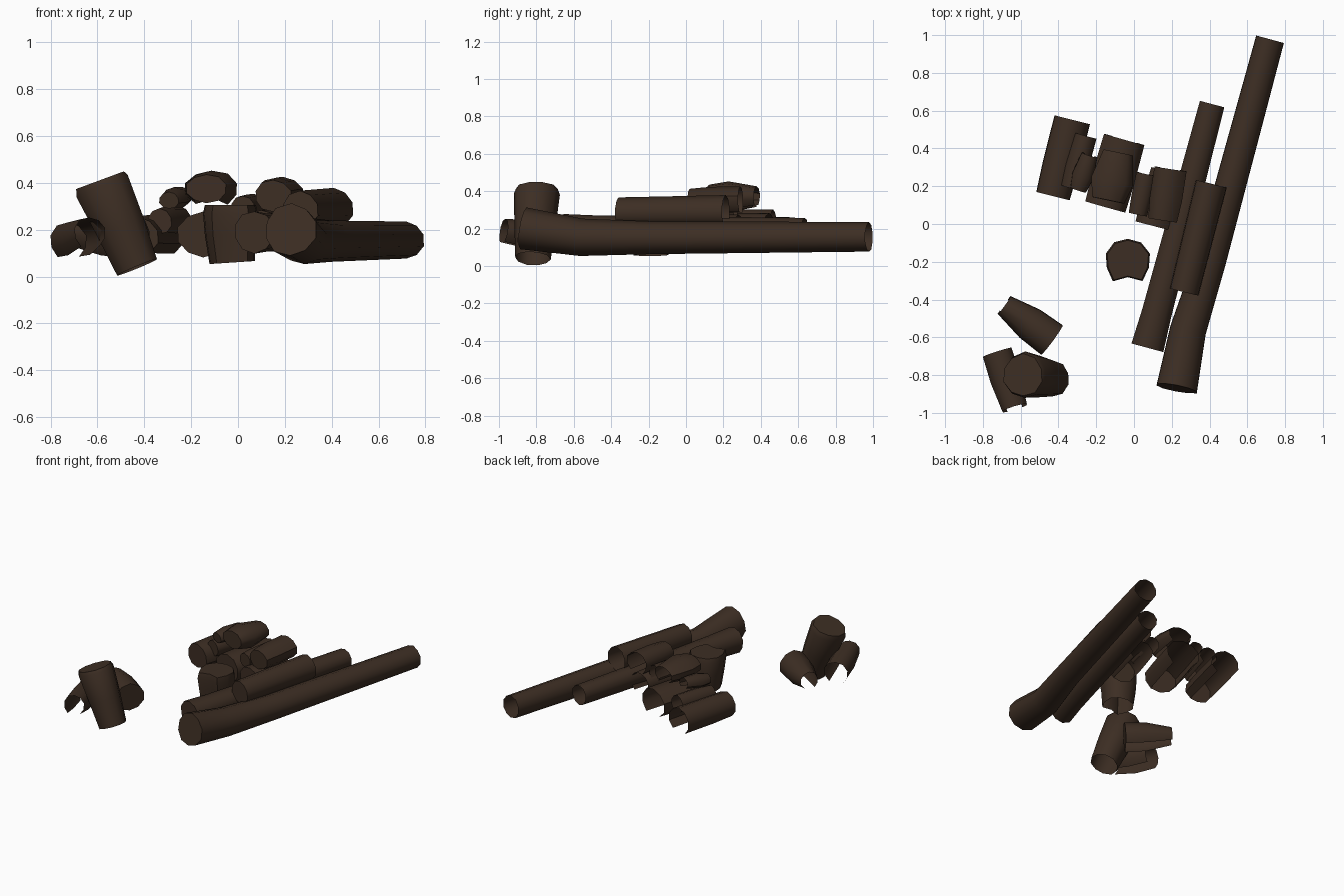
import bpy, bmesh, math
from mathutils import Vector

if "Cube" in bpy.data.objects:
    bpy.data.objects.remove(bpy.data.objects["Cube"])

bark = bpy.data.materials.new("dark_brown_bark")
bark.diffuse_color = (0.046, 0.027, 0.017, 1)
bark.use_nodes = True
bark.node_tree.nodes["Principled BSDF"].inputs["Base Color"].default_value = bark.diffuse_color


def log(name, rings, sides=10, start_cap=True, end_cap=False, open_bottom=False, squash=1.0, notch=1.0):
    """Loft a log through rings of (x, y, z, radius), the first ring being its front."""
    bm = bmesh.new()
    pts = [Vector(r[:3]) for r in rings]
    loops = []
    for i, p in enumerate(pts):
        d = (pts[min(i + 1, len(pts) - 1)] - pts[max(i - 1, 0)]).normalized()
        ref = Vector((0, 1, 0)) if abs(d.z) > 0.7 else Vector((0, 0, 1))
        side = d.cross(ref).normalized()
        up = side.cross(d).normalized()
        loop = []
        for k in range(sides):
            a = 2 * math.pi * (k + 0.5) / sides
            r = rings[i][3] * (1 + 0.03 * math.sin(3 * a + pts[0].x * 9))
            if math.sin(a) < -0.9:
                r *= notch
            elif notch < 1 and math.sin(a) < -0.5:
                r *= 1.12
            loop.append(bm.verts.new(p + side * math.cos(a) * r + up * math.sin(a) * r * squash))
        loops.append(loop)
    for l0, l1 in zip(loops, loops[1:]):
        for k in range(sides):
            # hidden undersides of piled logs are left open
            if open_bottom and math.sin(2 * math.pi * (k + 1) / sides) < -0.75:
                continue
            n = (k + 1) % sides
            bm.faces.new((l0[k], l0[n], l1[n], l1[k]))
    if start_cap:
        bm.faces.new(loops[0][::-1])
    if end_cap:
        bm.faces.new(loops[-1])
    bmesh.ops.recalc_face_normals(bm, faces=bm.faces)
    me = bpy.data.meshes.new(name)
    bm.to_mesh(me)
    bm.free()
    me.materials.append(bark)
    ob = bpy.data.objects.new(name, me)
    bpy.context.collection.objects.link(ob)
    bpy.ops.object.select_all(action='DESELECT')
    ob.select_set(True)
    bpy.context.view_layer.objects.active = ob
    bpy.ops.object.shade_smooth_by_angle(angle=math.radians(45))


# Long trunks on the right
log("long_trunk", [(.225, -.87, .2, .113), (.285, -.56, .152, .1),
                   (.40, -.2, .15, .088), (.719, .978, .155, .079)])
log("middle_trunk", [(.07, -.655, .19, .09), (.12, -.47, .19, .082), (.413, .635, .19, .069)])
log("upper_trunk", [(.265, -.36, .285, .08), (.409, .213, .29, .087)])

# Upright stump with a split in its front
log("upright_stump", [(-.025, -.19, .06, .1), (-.033, -.19, .18, .112), (-.033, -.195, .27, .12),
                      (-.033, -.195, .305, .112)], start_cap=False, end_cap=True, notch=.7)

# Separate heap at the front left
log("leaning_log", [(-.43, -.82, .04, .095), (-.50, -.81, .21, .11),
                    (-.578, -.8, .385, .123), (-.588, -.8, .412, .112)], start_cap=False, end_cap=True)
log("heap_back_log", [(-.435, -.615, .16, .1), (-.55, -.53, .17, .095), (-.687, -.43, .18, .06)],
    open_bottom=True)
log("heap_front_log", [(-.632, -.975, .185, .07), (-.68, -.82, .16, .085), (-.725, -.68, .15, .082)],
    start_cap=False, open_bottom=True)

# Pile of short logs: front centre, back centre, front and mid and back radius, squash
pile = [
    ("outer", (-.43, .148, .17), (-.328, .552, .17), (.094, .1, .1), 0.9),
    ("thin_outer", (-.335, .19, .235), (-.255, .467, .24), (.055, .064, .06), 1.0),
    ("small_top", (-.295, .18, .325), (-.235, .365, .345), (.045, .06, .045), .8),
    ("wide_inner", (-.15, .09, .18), (-.05, .447, .185), (.115, .12, .116), .85),
    ("crown", (-.135, .125, .375), (-.082, .378, .37), (.09, .118, .083), .68),
    ("small_inner", (.02, .05, .295), (.065, .265, .3), (.05, .055, .055), 1.0),
    ("top_inner", (.15, .02, .345), (.192, .292, .35), (.08, .09, .09), .85),
    ("low_inner", (.1, -.01, .2), (.175, .28, .2), (.1, .1, .09), .85),
]
for nm, f, b, (r0, r1, r2), sq in pile:
    f, b = Vector(f), Vector(b)
    m = f.lerp(b, .4)
    log(nm + "_pile_log", [(*f, r0), (*m, r1), (*b, r2)], open_bottom=True, squash=sq)
